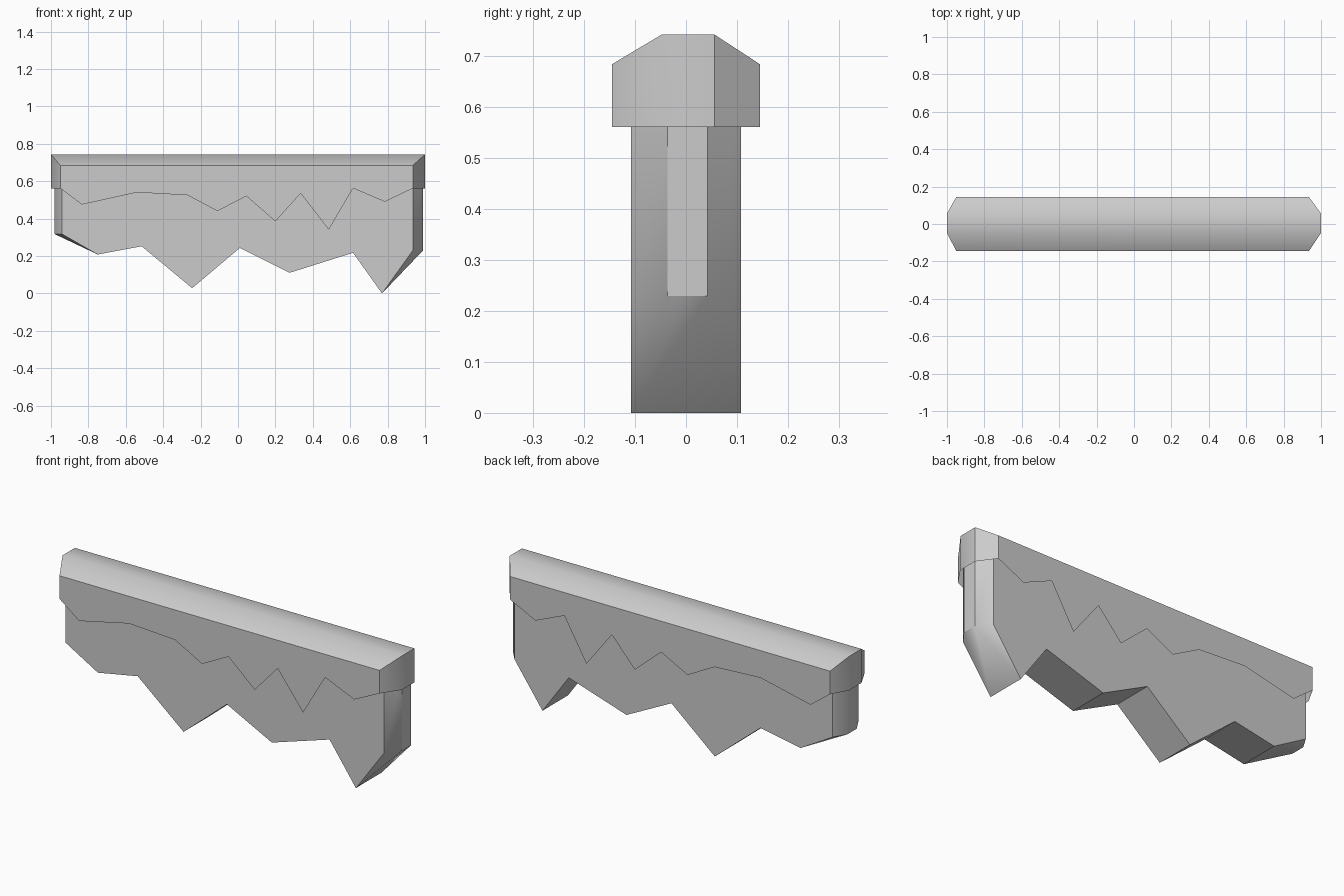
import bpy, bmesh
from math import radians

if "Cube" in bpy.data.objects:
    bpy.data.objects.remove(bpy.data.objects["Cube"])


def slab(name, xs, ys, end_z, top_z, profile, closed_top, closed_bottom):
    """Eight-sided slab with chamfered ends and a jagged lower edge on front and back.
    xs: left tip, left corner, right corner, right tip; ys: front, front tip, back tip, back;
    end_z: lower z at the left and right end; top_z: z at the long faces and at the tips."""
    x0, x1, x2, x3 = xs
    y0, y1, y2, y3 = ys
    outline = [(x1, y0), (x2, y0), (x3, y1), (x3, y2),
               (x2, y3), (x1, y3), (x0, y2), (x0, y1)]
    bm = bmesh.new()
    vert, face = bm.verts.new, bm.faces.new
    b = [vert((x, y, end_z[x > 0])) for x, y in outline]
    t = [vert((x, y, top_z[y in (y1, y2)])) for x, y in outline]
    f = [vert((x, y0, z)) for x, z in profile]
    k = [vert((x, y3, z)) for x, z in profile]

    # long faces and chamfered ends
    face([b[0], *f, b[1], t[1], t[0]])
    face([b[4], *k[::-1], b[5], t[5], t[4]])
    for i in (1, 2, 3, 5, 6, 7):
        j = (i + 1) % 8
        face([b[i], b[j], t[j], t[i]])

    # bevelled top
    if closed_top:
        for q in ((0, 1, 2, 7), (7, 2, 3, 6), (6, 3, 4, 5)):
            face([t[i] for i in q])

    # jagged underside
    if closed_bottom:
        for i in range(len(f) - 1):
            face([f[i], k[i], k[i + 1], f[i + 1]])
        face([b[0], b[7], f[0]])
        face([b[7], b[6], k[0], f[0]])
        face([b[6], b[5], k[0]])
        face([b[1], f[-1], b[2]])
        face([f[-1], k[-1], b[3], b[2]])
        face([k[-1], b[4], b[3]])

    mesh = bpy.data.meshes.new(name)
    bm.to_mesh(mesh)
    bm.free()
    ob = bpy.data.objects.new(name, mesh)
    bpy.context.collection.objects.link(ob)
    bpy.ops.object.select_all(action='DESELECT')
    ob.select_set(True)
    bpy.context.view_layer.objects.active = ob
    bpy.ops.object.shade_smooth_by_angle(angle=radians(35))
    return ob


# Overhanging cap: thin open shell with a ragged rim
slab("ledge_cap", (-1, -0.95, 0.935, 1), (-0.145, -0.048, 0.056, 0.145),
     (0.562, 0.562), (0.685, 0.743),
     [(-0.835, 0.475), (-0.54, 0.54), (-0.27, 0.525), (-0.11, 0.44),
      (0.045, 0.52), (0.2, 0.385), (0.335, 0.535), (0.485, 0.34),
      (0.615, 0.562), (0.785, 0.49)], True, False)

# Body below, with broken teeth along the bottom; its top is hidden in the cap
slab("ledge_body", (-0.98, -0.94, 0.935, 0.99), (-0.108, -0.036, 0.042, 0.108),
     (0.317, 0.23), (0.63, 0.63),
     [(-0.75, 0.208), (-0.515, 0.252), (-0.245, 0.028), (0.01, 0.243),
      (0.275, 0.11), (0.615, 0.217), (0.77, 0.0)], False, True)
